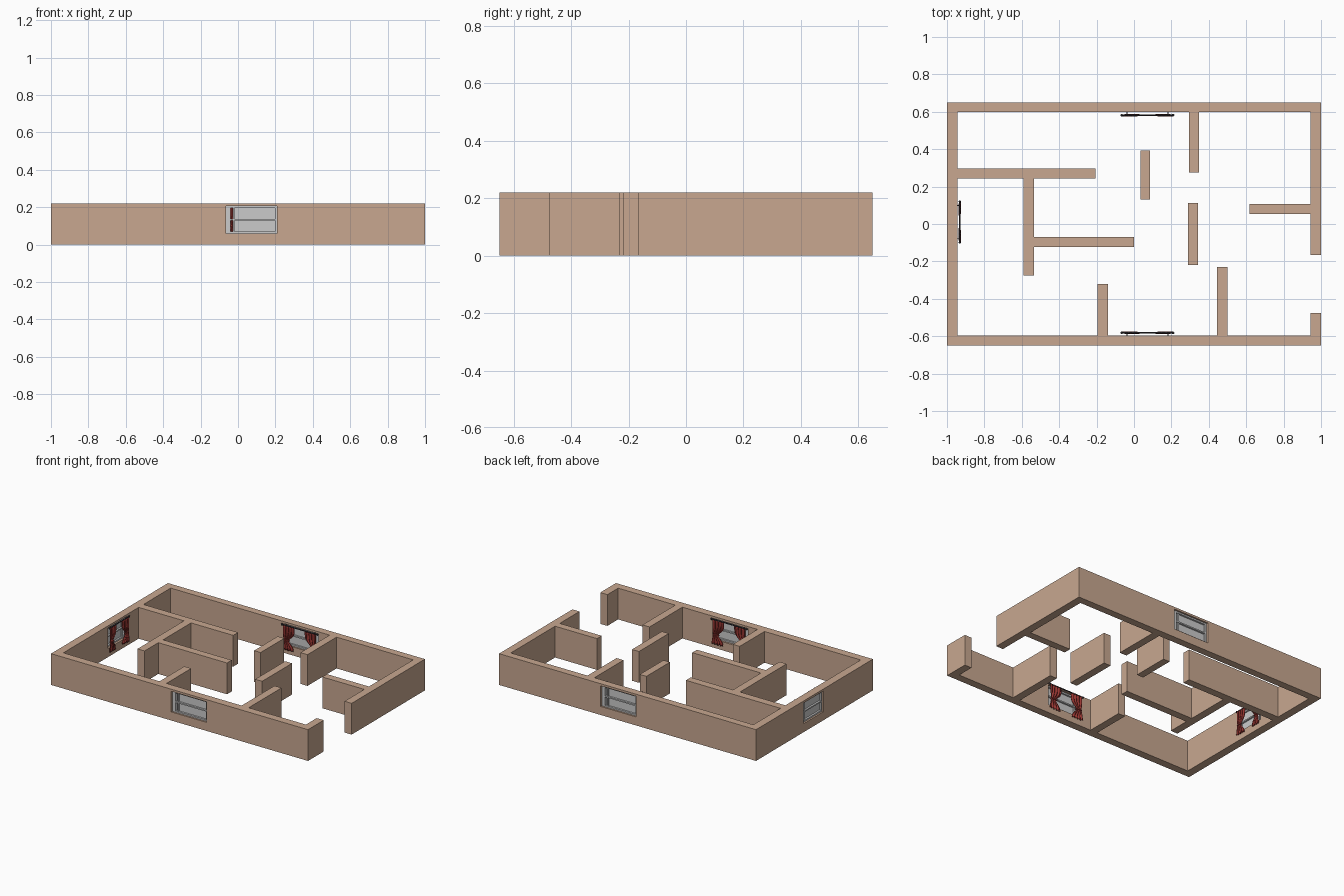
import bpy, bmesh, math
from mathutils import Matrix

if "Cube" in bpy.data.objects:
    bpy.data.objects.remove(bpy.data.objects["Cube"])


def material(name, rgb):
    m = bpy.data.materials.new(name)
    m.diffuse_color = (*rgb, 1)
    m.use_nodes = True
    m.node_tree.nodes["Principled BSDF"].inputs["Base Color"].default_value = m.diffuse_color
    return m


TAN = material("wall_tan", (0.58, 0.39, 0.28))
RED = material("curtain_red", (0.30, 0.035, 0.03))
DARK = material("rod_dark", (0.035, 0.03, 0.035))
H = 0.22


def finish(name, bm, mat=None, matrix=None):
    bmesh.ops.recalc_face_normals(bm, faces=bm.faces)
    me = bpy.data.meshes.new(name)
    if matrix:
        bm.transform(matrix)
    bm.to_mesh(me)
    bm.free()
    ob = bpy.data.objects.new(name, me)
    bpy.context.collection.objects.link(ob)
    if mat:
        me.materials.append(mat)
    return ob


def add_box(bm, x0, x1, y0, y1, z0, z1):
    m = Matrix.Translation(((x0 + x1) / 2, (y0 + y1) / 2, (z0 + z1) / 2))
    bmesh.ops.create_cube(bm, size=1, matrix=m @ Matrix.Diagonal((x1 - x0, y1 - y0, z1 - z0, 1)))


def box(name, x0, x1, y0, y1, z0=0, z1=H, mat=TAN, matrix=None):
    bm = bmesh.new()
    add_box(bm, x0, x1, y0, y1, z0, z1)
    return finish(name, bm, mat, matrix)


# Outer shell: one outline with the doorway gap on the right
outline = [(1, -0.475), (1, -0.65), (-1, -0.65), (-1, 0.65), (1, 0.65), (1, -0.165),
           (0.945, -0.165), (0.945, 0.598), (-0.943, 0.598), (-0.943, -0.595),
           (0.945, -0.595), (0.945, -0.475)]
bm = bmesh.new()
face = bm.faces.new([bm.verts.new((x, y, 0)) for x, y in outline])
ext = bmesh.ops.extrude_face_region(bm, geom=[face])
bmesh.ops.translate(bm, vec=(0, 0, H), verts=[g for g in ext["geom"] if isinstance(g, bmesh.types.BMVert)])
shell = finish("outer_walls", bm, TAN)

# Inner partition walls
for i, r in enumerate([(-0.943, -0.207, 0.242, 0.296), (-0.59, -0.535, -0.275, 0.242),
                       (-0.535, 0.0, -0.122, -0.069), (-0.194, -0.14, -0.595, -0.32),
                       (0.445, 0.5, -0.595, -0.23), (0.288, 0.342, -0.22, 0.112),
                       (0.294, 0.348, 0.275, 0.598), (0.034, 0.085, 0.13, 0.392),
                       (0.618, 0.945, 0.054, 0.106)]):
    box(f"partition_wall_{i + 1}", *r)

HW, Z0, Z1 = 0.137, 0.06, 0.205   # window half width, sill and head


def curtain(name, side, matrix):
    # pleated cloth gathered at a tie, flaring above and below
    bm = bmesh.new()
    nu, nv = 24, 16
    grid = []
    for j in range(nv + 1):
        t = j / nv
        z = 0.203 - 0.168 * t
        pinch = math.exp(-((t - 0.6) / 0.2) ** 2)
        width = 0.088 * (1 - 0.55 * pinch)
        outer = 0.128 - 0.006 * pinch + 0.008 * t * t
        row = []
        for i in range(nu + 1):
            s = i / nu
            y = 0.068 + (0.007 - 0.003 * pinch) * math.sin(s * 8 * math.pi)
            row.append(bm.verts.new((side * (outer - width * s), y, z)))
        grid.append(row)
    for j in range(nv):
        for i in range(nu):
            bm.faces.new((grid[j][i], grid[j][i + 1], grid[j + 1][i + 1], grid[j + 1][i]))
    ob = finish(name, bm, RED, matrix)
    ob.data.shade_smooth()
    sol = ob.modifiers.new("thickness", "SOLIDIFY")
    sol.thickness = 0.002
    sol.offset = 0


def window(label, matrix):
    # opening through the wall
    cutter = box("cutter_" + label, -HW, HW, -0.02, 0.08, Z0, Z1, TAN, matrix)
    cutter.hide_render = True
    mod = shell.modifiers.new("opening", "BOOLEAN")
    mod.object = cutter
    mod.solver = "EXACT"
    bpy.context.view_layer.objects.active = shell
    bpy.ops.object.modifier_apply(modifier=mod.name)
    bpy.data.objects.remove(cutter)
    # frame: jambs, rails, middle bar and sash stiles
    bm = bmesh.new()
    for b in [(-HW, -HW + 0.026, Z0, Z1), (HW - 0.012, HW, Z0, Z1),
              (-HW, HW, Z0, Z0 + 0.01), (-HW, HW, Z1 - 0.01, Z1), (-HW, HW, 0.128, 0.137)]:
        add_box(bm, b[0], b[1], 0.012, 0.042, b[2], b[3])
    add_box(bm, -0.1, -0.09, 0.016, 0.038, Z0, Z1)
    finish("window_frame_" + label, bm, None, matrix)
    # two panes, leaving a narrow gap at one side
    for n, za, zb in (("lower", 0.07, 0.128), ("upper", 0.137, 0.195)):
        box(f"{n}_pane_{label}", -0.09, HW - 0.012, 0.025, 0.030, za, zb, None, matrix)
    # curtain rod with end knobs
    bm = bmesh.new()
    at = Matrix.Translation((0, 0.068, 0.206))
    bmesh.ops.create_cone(bm, cap_ends=True, segments=12, radius1=0.004, radius2=0.004, depth=0.272,
                          matrix=at @ Matrix.Rotation(math.pi / 2, 4, "Y"))
    for s in (-1, 1):
        bmesh.ops.create_uvsphere(bm, u_segments=10, v_segments=6, radius=0.007,
                                  matrix=Matrix.Translation((s * 0.137, 0.068, 0.206)))
        add_box(bm, s * 0.11 - 0.002, s * 0.11 + 0.002, 0.05, 0.068, 0.204, 0.208)
    finish("curtain_rod_" + label, bm, DARK, matrix)
    # curtain pair and tie bands
    for s, n in ((-1, "left"), (1, "right")):
        curtain(f"{n}_curtain_{label}", s, matrix)
        box(f"{n}_tie_{label}", s * 0.102 - 0.022, s * 0.102 + 0.022, 0.061, 0.075, 0.099, 0.105, RED, matrix)


# Local frame: x along the wall, y inward from the outer face
window("front", Matrix.Translation((0.072, -0.65, 0)))
window("back", Matrix.Translation((0.072, 0.65, 0)) @ Matrix.Rotation(math.pi, 4, "Z"))
window("side", Matrix.Translation((-1, 0.011, 0)) @ Matrix.Rotation(-math.pi / 2, 4, "Z")
       @ Matrix.Diagonal((0.8, 1, 1, 1)))
